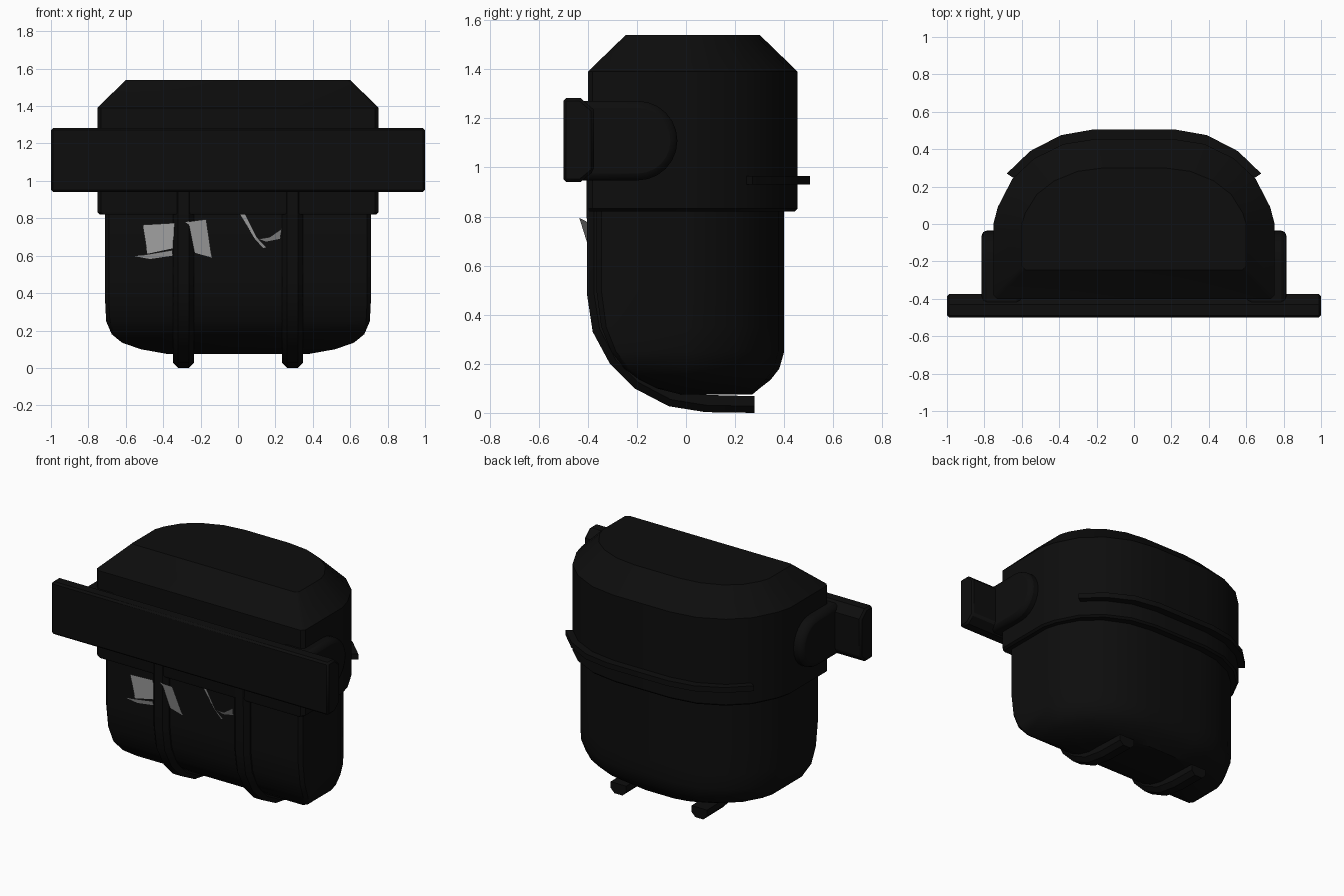
import bpy, bmesh, math

if "Cube" in bpy.data.objects:
    bpy.data.objects.remove(bpy.data.objects["Cube"])


def material(name, value):
    m = bpy.data.materials.new(name)
    m.diffuse_color = (value, value, value, 1)
    m.use_nodes = True
    m.node_tree.nodes["Principled BSDF"].inputs["Base Color"].default_value = m.diffuse_color
    return m


BLACK = material("black plastic", 0.004)
PAPER = material("pale paper", 0.4)


def make(name, verts, faces, mat=BLACK, bevel=0, segments=1, smooth=True):
    mesh = bpy.data.meshes.new(name)
    mesh.from_pydata(verts, [], faces)
    bm = bmesh.new()
    bm.from_mesh(mesh)
    bmesh.ops.recalc_face_normals(bm, faces=bm.faces)
    bm.to_mesh(mesh)
    bm.free()
    mesh.materials.append(mat)
    ob = bpy.data.objects.new(name, mesh)
    bpy.context.collection.objects.link(ob)
    if bevel:
        mod = ob.modifiers.new("edge", "BEVEL")
        mod.width, mod.segments = bevel, segments
        mod.limit_method, mod.angle_limit = "ANGLE", math.radians(50)
    if smooth:
        bpy.ops.object.select_all(action="DESELECT")
        ob.select_set(True)
        bpy.context.view_layer.objects.active = ob
        bpy.ops.object.shade_smooth_by_angle(angle=math.radians(32))
    return ob


def loft(name, rings, **kw):
    """Skin a stack of rings with equal point counts and cap both ends."""
    n = len(rings[0])
    verts = [p for r in rings for p in r]
    faces = [list(range(n)), list(range((len(rings) - 1) * n, len(rings) * n))]
    for k in range(len(rings) - 1):
        for i in range(n):
            j = (i + 1) % n
            faces.append([k * n + i, k * n + j, (k + 1) * n + j, (k + 1) * n + i])
    return make(name, verts, faces, **kw)


def extrude_x(name, profile, x0, x1, **kw):
    return loft(name, [[(x, y, z) for y, z in profile] for x in (x0, x1)], **kw)


# Rounded back half of the D-shaped footprint, as fractions of half width and depth
ARC = [(1, 0), (.968, .2), (.865, .53), (.71, .77), (.5, .94), (.27, 1)]


def footprint(z, hx, front, back, corner=0.02):
    side = [(hx - corner, front), (hx, front + corner)]
    side += [(hx * u, back * v) for u, v in ARC]
    return [(x, y, z) for x, y in side] + [(-x, y, z) for x, y in reversed(side)]


# Tub with a deep curve at the front of its base
loft("tub", [footprint(*r) for r in (
    (.075, .38, -.02, .27), (.10, .52, -.12, .30), (.135, .62, -.19, .345),
    (.18, .675, -.25, .38), (.25, .705, -.305, .40), (.35, .71, -.345, .40),
    (.50, .71, -.365, .40), (.84, .71, -.365, .40))])

# Lid with chamfered top
loft("lid", [footprint(*r) for r in (
    (.82, .738, -.395, .443), (.832, .752, -.40, .455),
    (1.39, .752, -.40, .455), (1.54, .60, -.245, .30))])

# Curved lip around the back of the lid
arc = [(.752 * u, .455 * v) for u, v in ARC[2:]]
outer = [(.68, .27), (.555, .39), (.39, .475), (.22, .505)]
inner = [(x * .95, y * .95) for x, y in arc]
loop = outer + [(-x, y) for x, y in reversed(outer)]
loop += [(-x, y) for x, y in inner] + list(reversed(inner))
# Built as a strip so the concave cap stays clean
path_out = loop[:8]
path_in = list(reversed(loop[8:]))
loft("back_lip", [[(a[0], a[1], .93), (a[0], a[1], .965),
                   (b[0], b[1], .965), (b[0], b[1], .93)]
                  for a, b in zip(path_out, path_in)])

# Wide front bar, chamfered on its back edges
extrude_x("front_bar", [(-.5, .94), (-.43, .94), (-.375, .985),
                        (-.375, 1.235), (-.43, 1.283), (-.5, 1.283)],
          -1, 1, bevel=.012)

# Round-ended arms that join the bar to the lid
arm = [(-.45, .947)]
for i in range(13):
    a = -math.pi / 2 + math.pi * i / 12
    arm.append((-.197 + .162 * math.cos(a), 1.109 + .162 * math.sin(a)))
arm.append((-.45, 1.271))
for s, side in ((-1, "left"), (1, "right")):
    extrude_x(side + "_arm", arm, s * .6, s * .815, bevel=.028, segments=2)

# Two straps running down the front and under the tub
STRAP_OUT = [(-.405, .95), (-.403, .48), (-.38, .33), (-.31, .20),
             (-.21, .10), (-.07, .027), (.08, .003), (.28, .0)]
STRAP_IN = [(-.33, .95), (-.33, .48), (-.31, .36), (-.25, .24),
            (-.17, .16), (-.05, .095), (.09, .073), (.28, .068)]
for s, side in ((-1, "left"), (1, "right")):
    c, w, b = s * .292, .056, .027
    loft(side + "_strap", [
        [(c - w, p[0], p[1]), (c - w, o[0] * (1 - t) + p[0] * t, o[1] * (1 - t) + p[1] * t),
         (c - w + b, o[0], o[1]), (c + w - b, o[0], o[1]),
         (c + w, o[0] * (1 - t) + p[0] * t, o[1] * (1 - t) + p[1] * t), (c + w, p[0], p[1])]
        for o, p in zip(STRAP_OUT, STRAP_IN) for t in (.4,)])

# Crumpled paper scraps poking out of the front of the tub
SCRAPS = [
    [(-.51, -.385, .765), (-.34, -.39, .775), (-.345, -.37, .64), (-.485, -.37, .61)],
    [(-.55, -.372, .597), (-.35, -.38, .63), (-.35, -.37, .60), (-.47, -.367, .582)],
    [(-.28, -.405, .78), (-.17, -.435, .795), (-.14, -.37, .59), (-.23, -.37, .615)],
    [(.01, -.38, .82), (.04, -.385, .82), (.10, -.38, .70), (.09, -.37, .69)],
    [(.09, -.37, .69), (.10, -.38, .70), (.15, -.372, .645), (.135, -.367, .64)],
    [(.11, -.372, .69), (.17, -.385, .70), (.235, -.39, .745), (.225, -.37, .69),
     (.15, -.368, .675)],
]
for i, pts in enumerate(SCRAPS):
    make("paper_scrap_%d" % (i + 1), pts, [list(range(len(pts)))],
         mat=PAPER, smooth=False)
